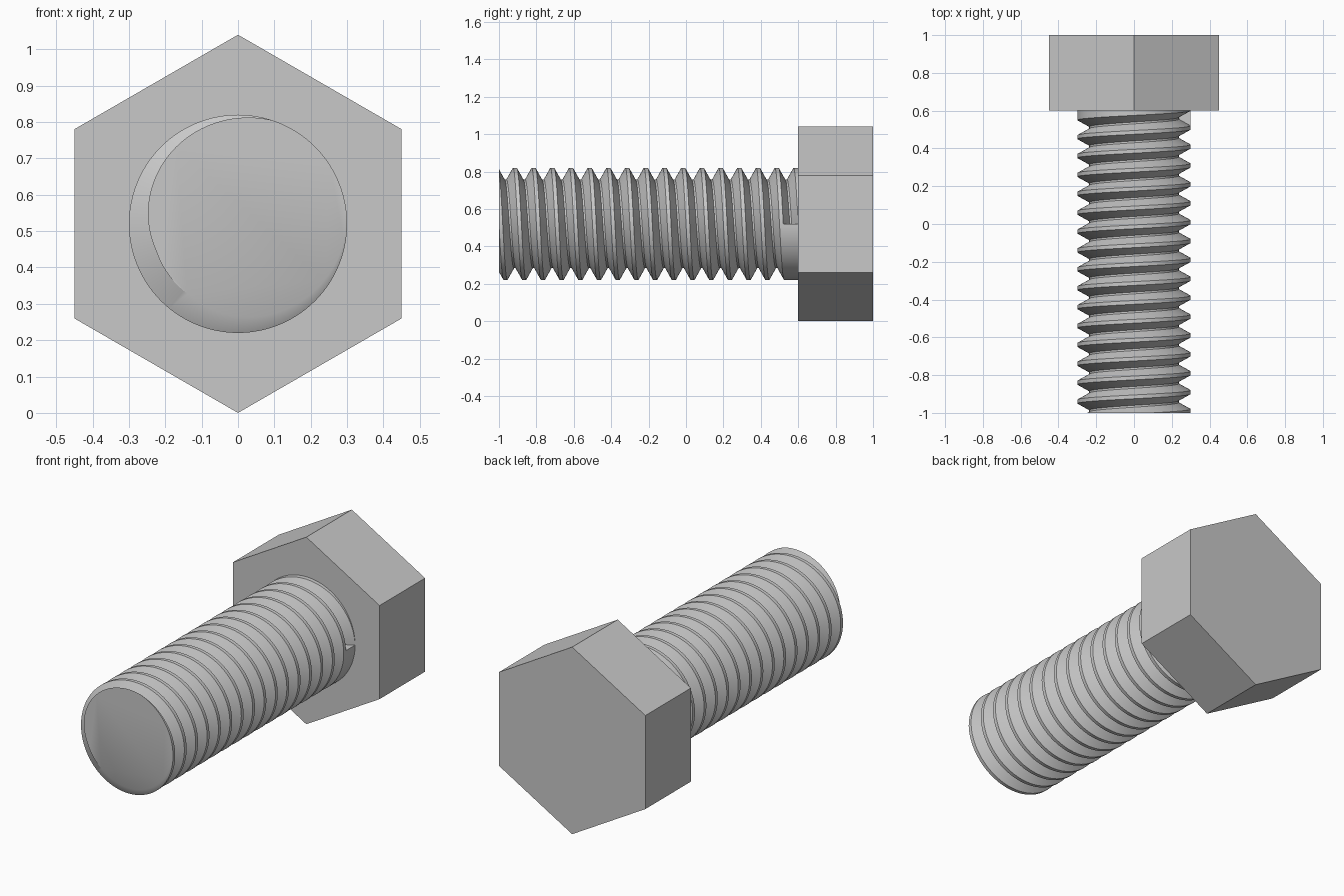
import bpy, bmesh, math

cube = bpy.data.objects.get("Cube")
if cube:
    bpy.data.objects.remove(cube, do_unlink=True)

AXIS_Z = 0.52            # height of the bolt axis
TIP, NECK, BACK = -1.0, 0.6, 1.0
CREST, ROOT = 0.30, 0.237
PITCH = 0.1
HALF_OUT, HALF_IN = 0.04, 0.005   # half widths of the groove, at crest and root
GROOVE_END = 0.56        # where the groove runs out on the right-hand side
TURNS, STEPS = 17, 120

steel = bpy.data.materials.new("steel grey")
steel.use_nodes = True
colour = (0.58, 0.58, 0.58, 1)
steel.diffuse_color = colour
steel.node_tree.nodes["Principled BSDF"].inputs["Base Color"].default_value = colour


def polar(radius, angle, y):
    """Point around the bolt axis, angle clockwise from the top."""
    return (radius * math.sin(angle), y, AXIS_Z + radius * math.cos(angle))


def finish(bm, name):
    bmesh.ops.recalc_face_normals(bm, faces=bm.faces[:])
    mesh = bpy.data.meshes.new(name)
    bm.to_mesh(mesh)
    bm.free()
    obj = bpy.data.objects.new(name, mesh)
    mesh.materials.append(steel)
    bpy.context.collection.objects.link(obj)
    return obj


# Hexagonal head
bm = bmesh.new()
hexagon = bm.faces.new([bm.verts.new(polar(0.52, math.tau * i / 6, NECK)) for i in range(6)])
grown = bmesh.ops.extrude_face_region(bm, geom=[hexagon], use_keep_orig=True)
for v in grown["geom"]:
    if isinstance(v, bmesh.types.BMVert):
        v.co.y = BACK
finish(bm, "hex_head")


# Threaded shank: each column follows the groove profile, shifted along the helix
def groove_centre(t, m):
    return GROOVE_END - PITCH * (1 - t + m)


def radius_at(y, t):
    d = min(abs(y - groove_centre(t, m)) for m in range(TURNS))
    f = min(max((d - HALF_IN) / (HALF_OUT - HALF_IN), 0), 1)
    return ROOT + (CREST - ROOT) * f


bm = bmesh.new()
columns = []
for i in range(STEPS + 1):
    t = i / STEPS
    ys = [groove_centre(t, m) + d for m in reversed(range(TURNS))
          for d in (-HALF_OUT, -HALF_IN, HALF_IN, HALF_OUT)] + [NECK]
    ys = [min(max(y, TIP), NECK) for y in ys]
    columns.append([bm.verts.new(polar(radius_at(y, t), math.pi / 2 + math.tau * t, y)) for y in ys])

for a, b in zip(columns, columns[1:]):
    for r in range(len(a) - 1):
        bm.faces.new((a[r], a[r + 1], b[r + 1], b[r]))

# Flat tip, and the wall where the groove stops
bm.faces.new([c[0] for c in columns[:-1]])
bm.faces.new(columns[-1][-5:-1])
bmesh.ops.remove_doubles(bm, verts=bm.verts[:], dist=0.0002)
bmesh.ops.dissolve_degenerate(bm, edges=bm.edges[:], dist=0.0002)
shank = finish(bm, "threaded_shank")

bpy.ops.object.select_all(action='DESELECT')
shank.select_set(True)
bpy.context.view_layer.objects.active = shank
bpy.ops.object.shade_smooth_by_angle(angle=math.radians(30))
